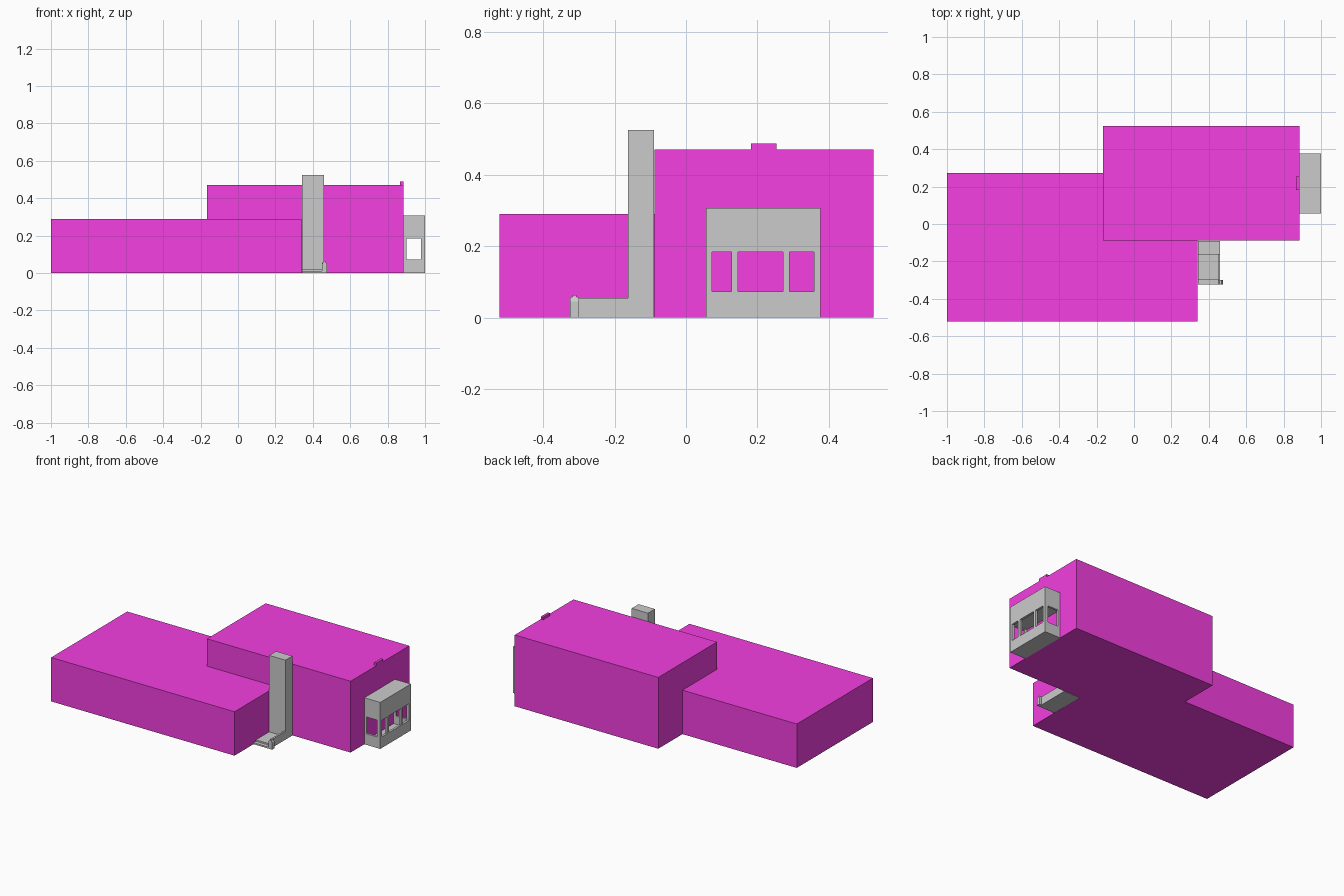
import bpy, bmesh

if "Cube" in bpy.data.objects:
    bpy.data.objects.remove(bpy.data.objects["Cube"])

magenta = bpy.data.materials.new("magenta_wall")
magenta.diffuse_color = (0.91, 0.05, 0.75, 1)
magenta.use_nodes = True
magenta.node_tree.nodes["Principled BSDF"].inputs["Base Color"].default_value = magenta.diffuse_color


def prism(name, pts, lo, hi, axis="z", mat=None):
    """Extrude a closed profile along z (points x,y) or y (points x,z)."""
    bm = bmesh.new()
    place = (lambda p, h: (p[0], p[1], h)) if axis == "z" else (lambda p, h: (p[0], h, p[1]))
    face = bm.faces.new([bm.verts.new(place(p, lo)) for p in pts])
    ext = bmesh.ops.extrude_face_region(bm, geom=[face])
    verts = [g for g in ext["geom"] if isinstance(g, bmesh.types.BMVert)]
    d = hi - lo
    bmesh.ops.translate(bm, verts=verts, vec=(0, 0, d) if axis == "z" else (0, d, 0))
    bmesh.ops.recalc_face_normals(bm, faces=bm.faces)
    me = bpy.data.meshes.new(name)
    bm.to_mesh(me)
    bm.free()
    ob = bpy.data.objects.new(name, me)
    bpy.context.collection.objects.link(ob)
    if mat:
        me.materials.append(mat)
    return ob


def box(name, x, y, z, mat=None):
    pts = [(x[0], y[0]), (x[1], y[0]), (x[1], y[1]), (x[0], y[1])]
    return prism(name, pts, z[0], z[1], mat=mat)


# Low wing wraps around the corner of the tall block
prism("low_wing", [(-1, -0.522), (0.34, -0.522), (0.34, -0.088), (-0.165, -0.088),
                   (-0.165, 0.272), (-1, 0.272)], 0, 0.29, mat=magenta)
box("tall_block", (-0.165, 0.884), (-0.088, 0.525), (0, 0.471), magenta)
box("roof_ridge_block", (0.867, 0.884), (0.182, 0.253), (0.471, 0.488), magenta)

# Chimney tower in the inner corner
box("tower", (0.341, 0.46), (-0.162, -0.09), (0, 0.525))

# Entrance steps with side wall and end post
box("upper_step", (0.341, 0.449), (-0.3, -0.162), (0, 0.02))
box("lower_step", (0.341, 0.449), (-0.324, -0.3), (0, 0.01))
box("step_side_wall", (0.449, 0.46), (-0.3, -0.162), (0, 0.055))
prism("step_end_post", [(0.449, 0), (0.476, 0), (0.476, 0.045), (0.469, 0.058),
                        (0.456, 0.058), (0.449, 0.045)], -0.324, -0.3, axis="y")
box("post_cap", (0.457, 0.468), (-0.318, -0.306), (0.058, 0.063))

# Bay: hollow shell with openings on three sides
bay = box("bay", (0.884, 1.0), (0.056, 0.376), (0, 0.307))
cutters = [box("bay_cavity_cutter", (0.87, 0.985), (0.07, 0.362), (0.02, 0.19)),
           box("bay_side_window_cutter", (0.9, 0.978), (0.0, 0.43), (0.073, 0.184))]
for y in ((0.073, 0.128), (0.145, 0.272), (0.289, 0.358)):
    cutters.append(box("bay_front_window_cutter", (0.95, 1.05), y, (0.073, 0.184)))
for c in cutters:
    m = bay.modifiers.new("opening", "BOOLEAN")
    m.operation, m.solver, m.object = "DIFFERENCE", "EXACT", c

# Bake the openings, then drop the cutters
dg = bpy.context.evaluated_depsgraph_get()
baked = bpy.data.meshes.new_from_object(bay.evaluated_get(dg))
bay.modifiers.clear()
bay.data = baked
for c in cutters:
    bpy.data.objects.remove(c)
